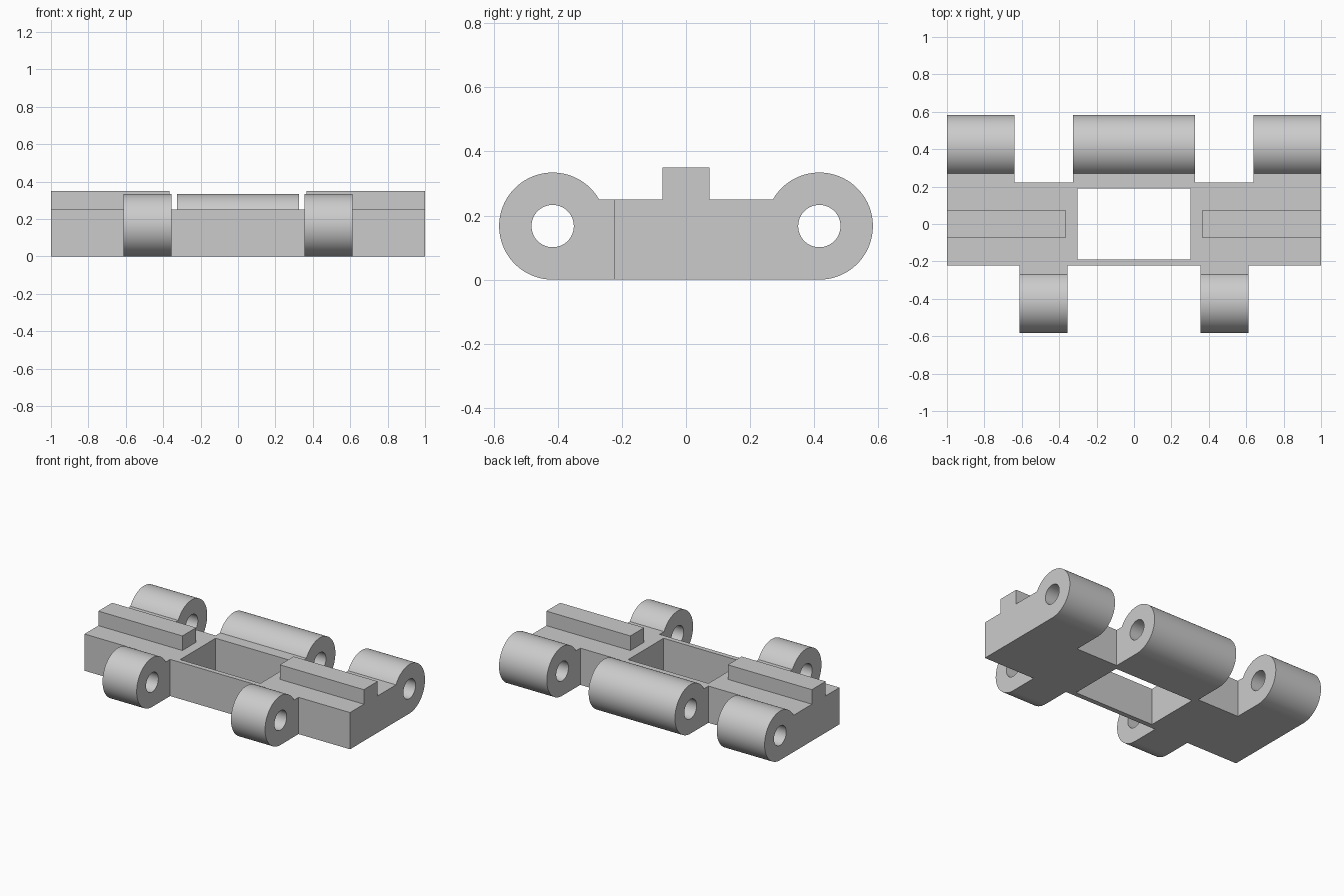
import bpy, bmesh, math
from mathutils import Matrix

if "Cube" in bpy.data.objects:
    bpy.data.objects.remove(bpy.data.objects["Cube"], do_unlink=True)

# Main dimensions
HALF_DEPTH = 0.223      # front and back faces of the base plate
DECK = 0.25             # top of the base plate
PIN_Y, PIN_Z = 0.416, 0.167
LUG_R, BORE_R = 0.167, 0.066
SEGMENTS = 96

steel = bpy.data.materials.new("plain grey")
steel.use_nodes = True
grey = (0.6, 0.6, 0.6, 1)
steel.diffuse_color = grey
steel.node_tree.nodes["Principled BSDF"].inputs["Base Color"].default_value = grey


def add_object(name, bm):
    bmesh.ops.recalc_face_normals(bm, faces=bm.faces)
    mesh = bpy.data.meshes.new(name)
    bm.to_mesh(mesh)
    bm.free()
    mesh.materials.append(steel)
    obj = bpy.data.objects.new(name, mesh)
    bpy.context.collection.objects.link(obj)
    return obj


def extrude_x(name, profile, x0, x1):
    """Sweep a (y, z) outline from x0 to x1."""
    bm = bmesh.new()
    face = bm.faces.new([bm.verts.new((x0, y, z)) for y, z in profile])
    swept = bmesh.ops.extrude_face_region(bm, geom=[face])["geom"]
    verts = [g for g in swept if isinstance(g, bmesh.types.BMVert)]
    bmesh.ops.translate(bm, verts=verts, vec=(x1 - x0, 0, 0))
    return add_object(name, bm)


def box(name, x0, x1, y0, y1, z0, z1):
    return extrude_x(name, [(y0, z0), (y1, z0), (y1, z1), (y0, z1)], x0, x1)


def lug(name, x0, x1, side):
    """Round knuckle with a web running back into the plate."""
    start = -math.pi / 2
    end = math.pi - math.asin((DECK - PIN_Z) / LUG_R)
    arc = [start + (end - start) * i / SEGMENTS for i in range(SEGMENTS + 1)]
    outline = [(PIN_Y + LUG_R * math.cos(a), PIN_Z + LUG_R * math.sin(a)) for a in arc]
    outline[0] = (PIN_Y, 0)
    outline[-1] = (outline[-1][0], DECK)
    root = HALF_DEPTH - 0.015
    outline += [(root, DECK), (root, 0)]
    return extrude_x(name, [(side * y, z) for y, z in outline], x0, x1)


def bore(name, side):
    bm = bmesh.new()
    place = Matrix.Translation((0, side * PIN_Y, PIN_Z)) @ Matrix.Rotation(math.pi / 2, 4, "Y")
    bmesh.ops.create_cone(bm, cap_ends=True, segments=64, radius1=BORE_R,
                          radius2=BORE_R, depth=2.4, matrix=place)
    return add_object(name, bm)


# Base plate
link = box("track_link", -1, 1, -HALF_DEPTH, HALF_DEPTH, 0, DECK)


def combine(part, operation):
    mod = link.modifiers.new(part.name, "BOOLEAN")
    mod.operation, mod.solver, mod.object = operation, "EXACT", part
    bpy.context.view_layer.objects.active = link
    bpy.ops.object.modifier_apply(modifier=mod.name)
    bpy.data.objects.remove(part, do_unlink=True)


# Knuckles: three behind, two in front
combine(lug("back_centre_lug", -0.325, 0.325, 1), "UNION")
for side, word in ((1, "left"), (-1, "right")):
    combine(lug(f"back_{word}_lug", *sorted((side * 0.64, side)), 1), "UNION")
    combine(lug(f"front_{word}_lug", *sorted((side * 0.355, side * 0.612)), -1), "UNION")
    # Raised grip rail
    combine(box(f"{word}_rail", *sorted((side * 0.367, side)), -0.074, 0.074,
                DECK - 0.05, 0.349), "UNION")

# Centre window and pin bores
combine(box("window_cutter", -0.302, 0.302, -0.19, 0.19, -0.1, 0.5), "DIFFERENCE")
combine(bore("front_bore", -1), "DIFFERENCE")
combine(bore("back_bore", 1), "DIFFERENCE")

# Merge coplanar faces and smooth the round surfaces
bm = bmesh.new()
bm.from_mesh(link.data)
bmesh.ops.remove_doubles(bm, verts=bm.verts, dist=0.0001)
bmesh.ops.dissolve_limit(bm, angle_limit=math.radians(0.5), verts=bm.verts, edges=bm.edges)
bm.to_mesh(link.data)
bm.free()

bpy.ops.object.select_all(action="DESELECT")
link.select_set(True)
bpy.context.view_layer.objects.active = link
bpy.ops.object.shade_smooth_by_angle(angle=math.radians(30))
